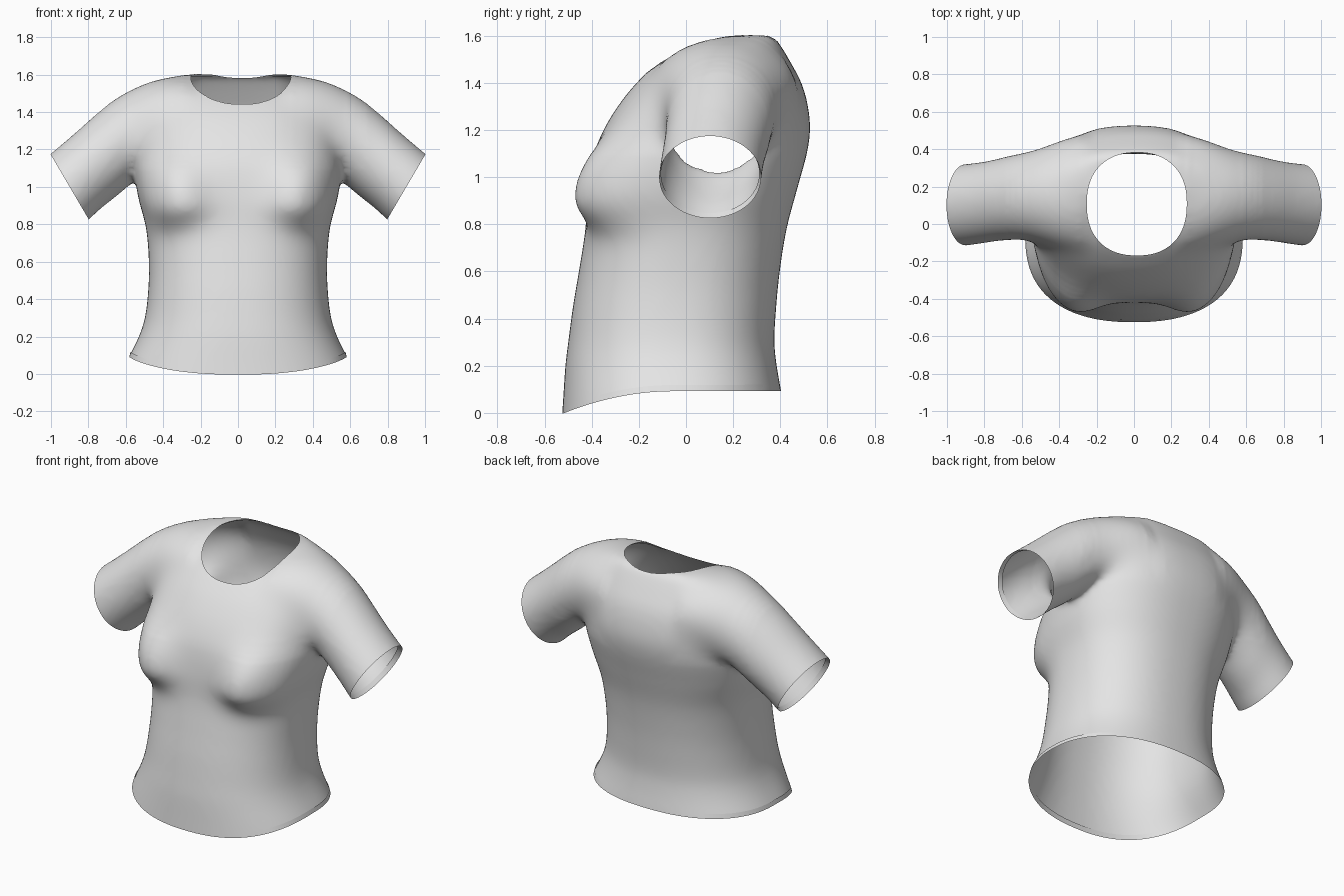
import bpy, bmesh, math
from mathutils import Vector

if "Cube" in bpy.data.objects:
    bpy.data.objects.remove(bpy.data.objects["Cube"])

# Torso sections: z, half width, front y, back y
TORSO = [(-.15, .68, -.535, .425), (.05, .602, -.522, .41), (.2, .53, -.512, .385),
         (.3, .498, -.5, .375), (.45, .48, -.48, .383), (.6, .477, -.455, .398),
         (.78, .492, -.427, .427), (.95, .535, -.415, .472), (1.1, .555, -.39, .513),
         (1.2, .55, -.35, .527), (1.3, .55, -.29, .518), (1.4, .54, -.21, .49),
         (1.5, .5, -.1, .437), (1.55, .45, 0, .407), (1.58, .4, .08, .387), (1.602, .32, .15, .357)]
# Sleeve sections: top x, top z, bottom x, bottom z, front y, back y
SLEEVE = [(.28, 1.6, .28, 1.14, -.16, .485), (.41, 1.582, .39, 1.11, -.135, .45),
          (.52, 1.55, .48, 1.075, -.105, .41), (.63, 1.49, .56, 1.025, -.088, .385),
          (.75, 1.395, .65, .95, -.088, .355), (.88, 1.28, .73, .887, -.102, .332),
          (1.005, 1.174, .8, .823, -.116, .32), (1.125, 1.07, .88, .757, -.123, .313)]
SEG = 64


def spline(rows, keys, t):
    """Smooth interpolation of table rows over increasing keys."""
    i = max(k for k in range(len(keys) - 1) if keys[k] <= t or k == 0)

    def slope(k, c):
        a, b = max(k - 1, 0), min(k + 1, len(keys) - 1)
        return (rows[b][c] - rows[a][c]) / (keys[b] - keys[a])
    h = keys[i + 1] - keys[i]
    s = (t - keys[i]) / h
    return [(2*s**3 - 3*s*s + 1) * rows[i][c] + (s**3 - 2*s*s + s) * h * slope(i, c)
            + (3*s*s - 2*s**3) * rows[i+1][c] + (s**3 - s*s) * h * slope(i + 1, c)
            for c in range(len(rows[0]))]


def loft(bm, rings):
    """Closed solid skinned through rings of points."""
    vs = [[bm.verts.new(p) for p in r] for r in rings]
    for a, b in zip(vs, vs[1:]):
        for j in range(SEG):
            k = (j + 1) % SEG
            bm.faces.new((a[j], a[k], b[k], b[j]))
    bm.faces.new(vs[0])
    bm.faces.new(vs[-1])


def spow(v, e):
    return math.copysign(abs(v) ** e, v)


def bust(x, z):
    dz = z - .92
    r2 = ((abs(x) - .375) / .19) ** 2 + (dz / (.135 if dz < 0 else .24)) ** 2
    return .125 * math.exp(-r2 ** 1.25)


# Torso solid
bm = bmesh.new()
rings = []
zs = [r[0] for r in TORSO]
for i in range(71):
    z, w, f, b = spline(TORSO, zs, zs[0] + (zs[-1] - zs[0]) * i / 70)
    ring = []
    for j in range(SEG):
        a = 2 * math.pi * j / SEG
        x = w * spow(math.cos(a), 2 / 2.3)
        y = (f + b) / 2 + (b - f) / 2 * spow(math.sin(a), 2 / 2.3)
        if math.sin(a) < 0:
            y -= bust(x, z) * min(1, -math.sin(a) * 2.5)
        ring.append((x, y, z))
    rings.append(ring)
loft(bm, rings)

# Sleeve solids, mirrored
for side in (1, -1):
    rings = []
    for i in range(36):
        tx, tz, bx, bz, f, b = spline(SLEEVE, list(range(len(SLEEVE))), (len(SLEEVE) - 1) * i / 35)
        ring = []
        for j in range(SEG):
            a = 2 * math.pi * j / SEG
            u = (1 + math.sin(a)) / 2
            ring.append((side * (bx + (tx - bx) * u),
                         (f + b) / 2 + (b - f) / 2 * math.cos(a), bz + (tz - bz) * u))
        rings.append(ring)
    loft(bm, rings)
bmesh.ops.recalc_face_normals(bm, faces=bm.faces)
mesh = bpy.data.meshes.new("shirt")
bm.to_mesh(mesh)
bm.free()
shirt = bpy.data.objects.new("shirt", mesh)
bpy.context.collection.objects.link(shirt)

# Blend the solids into one skin
rm = shirt.modifiers.new("blend", 'REMESH')
rm.mode = 'VOXEL'
rm.voxel_size = .017
sm = shirt.modifiers.new("soften", 'SMOOTH')
sm.factor = .5
sm.iterations = 12
dg = bpy.context.evaluated_depsgraph_get()
mesh = bpy.data.meshes.new_from_object(shirt.evaluated_get(dg))
shirt.modifiers.clear()
shirt.data = mesh
bm = bmesh.new()
bm.from_mesh(mesh)

# Soften the shoulder joins further, over shrinking zones so the effect fades out
for grow in (.1, .07, .04, .0):
    zone = [v for v in bm.verts if .3 - grow < abs(v.co.x) < .58 + grow and v.co.z > 1.2 - grow]
    for _ in range(14):
        bmesh.ops.smooth_vert(bm, verts=zone, factor=.5, use_axis_x=True, use_axis_y=True, use_axis_z=True)


def open_edge(region, shift, point, normal, inward):
    """Cut the skin cleanly along a height-shifted plane and fold a narrow hem inside."""
    faces = [f for f in bm.faces if region(f.calc_center_median())]
    edges = {e for f in faces for e in f.edges}
    verts = {v for f in faces for v in f.verts}
    for v in bm.verts:
        v.co.z += shift(v.co)
    bmesh.ops.bisect_plane(bm, geom=list(verts) + list(edges) + faces, dist=1e-5,
                           plane_co=point, plane_no=normal, clear_outer=True)
    for v in bm.verts:
        v.co.z -= shift(v.co)
    rim_verts = [v for v in bm.verts if v.is_boundary and region(v.co)]
    bmesh.ops.remove_doubles(bm, verts=rim_verts, dist=.005)
    bm.normal_update()
    rim = [e for e in bm.edges if e.is_boundary and all(region(v.co) for v in e.verts)]
    normals = {tuple(v.co): v.normal.copy() for e in rim for v in e.verts}
    for v in bmesh.ops.extrude_edge_only(bm, edges=rim)["geom"]:
        if isinstance(v, bmesh.types.BMVert):
            v.co = v.co - normals.get(tuple(v.co), Vector()) * .008 + inward(v.co)


# Bottom hem
def hem_shift(p):
    return -.092 + .092 * min(1.1, max(0, (-p.y - .05) / .465)) ** 2


open_edge(lambda p: p.z < .3, hem_shift, (0, 0, 0), (0, 0, -1), lambda p: Vector((0, 0, .03)))

# Sleeve cuffs
for side in (1, -1):
    n = Vector((side * .863, 0, -.506)).normalized()
    open_edge(lambda p: p.x * side > .62 and p.z > .5, lambda p: 0,
              (side * .9, 0, 1.0), n, lambda p: n * -.03)


# Neckline
def neck_shift(p):
    r = (abs((p.x - .015) / .272) ** 2.3 + abs((p.y - .107) / .275) ** 2.3) ** (1 / 2.3)
    return 4 * (r - 1) - 1.445 - .25 * (p.y + .17)


open_edge(lambda p: p.z > 1.3 and abs(p.x) < .45, neck_shift, (0, 0, 0), (0, 0, -1),
          lambda p: Vector((p.x * .06, (p.y - .107) * .06, -.004)))
bm.to_mesh(mesh)
bm.free()

# Plain cloth colour, smooth shading
cloth = bpy.data.materials.new("light grey cloth")
cloth.diffuse_color = (.78, .78, .78, 1)
cloth.use_nodes = True
cloth.node_tree.nodes["Principled BSDF"].inputs["Base Color"].default_value = cloth.diffuse_color
mesh.materials.clear()
mesh.materials.append(cloth)
for p in mesh.polygons:
    p.material_index = 0
    p.use_smooth = True
bpy.context.view_layer.objects.active = shirt
shirt.select_set(True)
bpy.ops.object.shade_smooth_by_angle(angle=math.radians(60))
